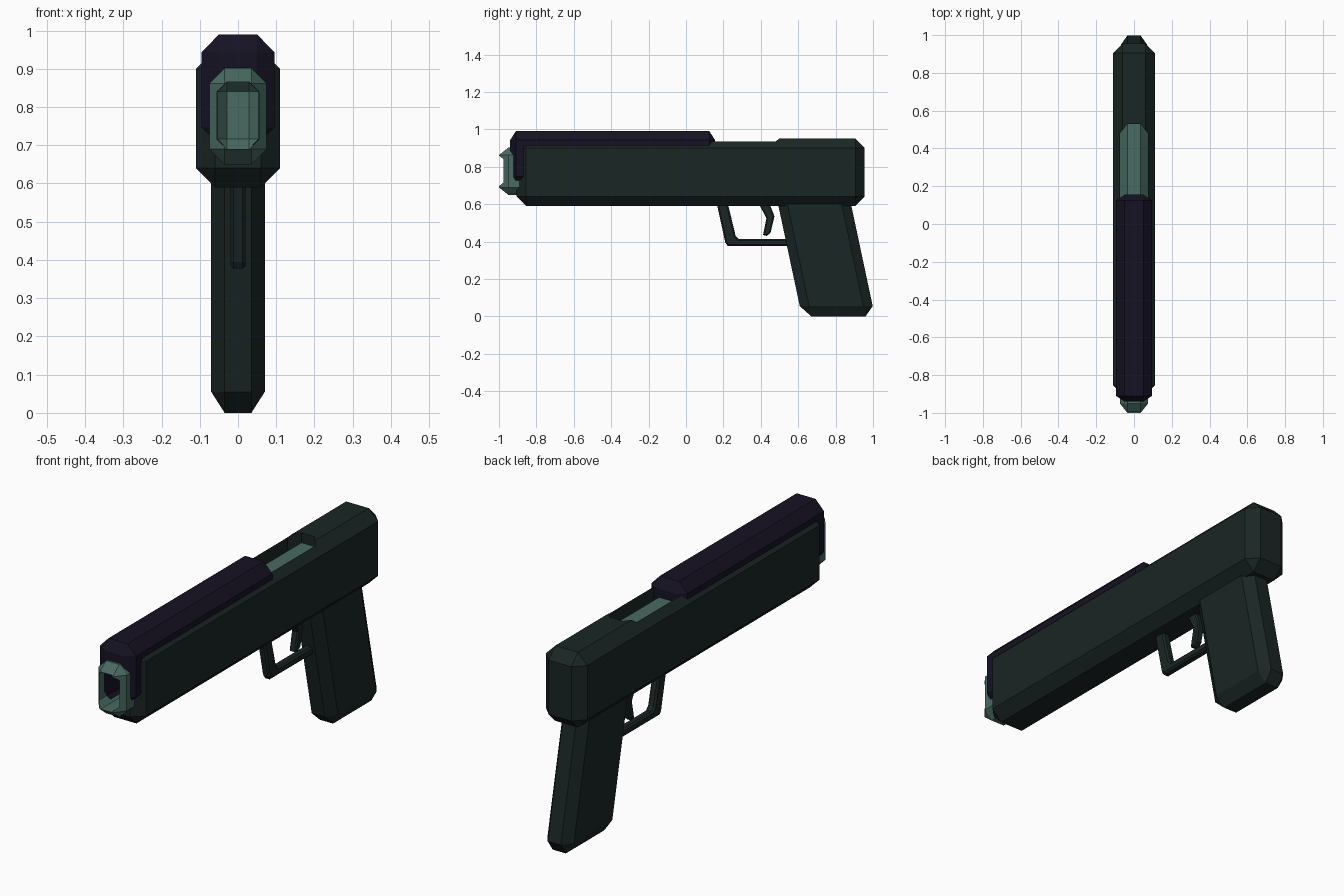
import bpy, bmesh

if "Cube" in bpy.data.objects:
    bpy.data.objects.remove(bpy.data.objects["Cube"])


def material(name, rgb):
    m = bpy.data.materials.new(name)
    m.diffuse_color = (*rgb, 1)
    m.use_nodes = True
    m.node_tree.nodes["Principled BSDF"].inputs["Base Color"].default_value = m.diffuse_color
    return m


GREEN = material("dark_green", (0.010, 0.019, 0.018))
PURPLE = material("dark_purple", (0.008, 0.006, 0.017))
TEAL = material("teal", (0.065, 0.145, 0.122))


def finish(name, bm, mat):
    bmesh.ops.recalc_face_normals(bm, faces=bm.faces)
    mesh = bpy.data.meshes.new(name)
    bm.to_mesh(mesh)
    bm.free()
    if mat:
        mesh.materials.append(mat)
    ob = bpy.data.objects.new(name, mesh)
    bpy.context.collection.objects.link(ob)
    return ob


def chamfer_box(name, hx, y, z, c, mat=None, shear=0):
    """Box with a separate chamfer size per axis, sheared along y with height."""
    lo, hi = (-hx, y[0], z[0]), (hx, y[1], z[1])
    bm = bmesh.new()
    bmesh.ops.create_cube(bm, size=1)
    for v in bm.verts:
        v.co = [(hi[i] if v.co[i] > 0 else lo[i]) / c[i] for i in range(3)]
    bmesh.ops.bevel(bm, geom=bm.edges[:], offset=1, segments=1, affect='EDGES')
    for v in bm.verts:
        v.co = [v.co[i] * c[i] for i in range(3)]
        v.co.y += shear * v.co.z
    return finish(name, bm, mat)


def side_profile(name, points, hx, bevel, mat):
    """Side outline (y, z) extruded across x with chamfered edges."""
    bm = bmesh.new()
    face = bm.faces.new([bm.verts.new((-hx, y, z)) for y, z in points])
    out = bmesh.ops.extrude_face_region(bm, geom=[face])
    bmesh.ops.translate(bm, vec=(2 * hx, 0, 0),
                        verts=[g for g in out["geom"] if isinstance(g, bmesh.types.BMVert)])
    rims = [e for e in bm.edges if abs(e.verts[0].co.x - e.verts[1].co.x) < 1e-6]
    bmesh.ops.recalc_face_normals(bm, faces=bm.faces)
    bmesh.ops.bevel(bm, geom=rims, offset=bevel, segments=1, affect='EDGES')
    return finish(name, bm, mat)


def cut(ob, cutter):
    cutter.hide_render = True
    cutter.hide_viewport = True
    mod = ob.modifiers.new("cut", 'BOOLEAN')
    mod.operation = 'DIFFERENCE'
    mod.solver = 'EXACT'
    mod.object = cutter


# Frame with a slot open to the top and front
frame = chamfer_box("frame", 0.11, (-0.905, 0.955), (0.59, 0.95), (0.05, 0.05, 0.05), GREEN)
cut(frame, chamfer_box("slot_cutter", 0.074, (-1.2, 0.53), (0.655, 1.2), (0.04, 0.05, 0.04)))

# Barrel with its bore
barrel = chamfer_box("barrel", 0.075, (-1.0, 0.58), (0.65, 0.902), (0.04, 0.05, 0.04), TEAL)
cut(barrel, chamfer_box("bore_cutter", 0.055, (-1.2, -0.6), (0.69, 0.866), (0.026, 0.03, 0.026)))

# Top slide, lining the bore behind the muzzle
slide = chamfer_box("slide", 0.095, (-0.94, 0.155), (0.70, 0.99), (0.045, 0.03, 0.047), PURPLE)
cut(slide, chamfer_box("slide_bore_cutter", 0.054, (-1.2, -0.5), (0.691, 0.865), (0.026, 0.03, 0.026)))

# Slanted grip
chamfer_box("grip", 0.07, (0.62, 1.01), (0.0, 0.68), (0.035, 0.05, 0.055), GREEN, shear=-0.213)

# Trigger guard and trigger
side_profile("trigger_guard", [(0.163, 0.61), (0.21, 0.395), (0.222, 0.377), (0.60, 0.377),
                               (0.60, 0.415), (0.28, 0.415), (0.265, 0.432), (0.222, 0.61)],
             0.02, 0.008, GREEN)
side_profile("trigger", [(0.38, 0.62), (0.43, 0.525), (0.412, 0.435), (0.432, 0.43), (0.452, 0.447),
                         (0.473, 0.535), (0.44, 0.62)], 0.018, 0.006, GREEN)
